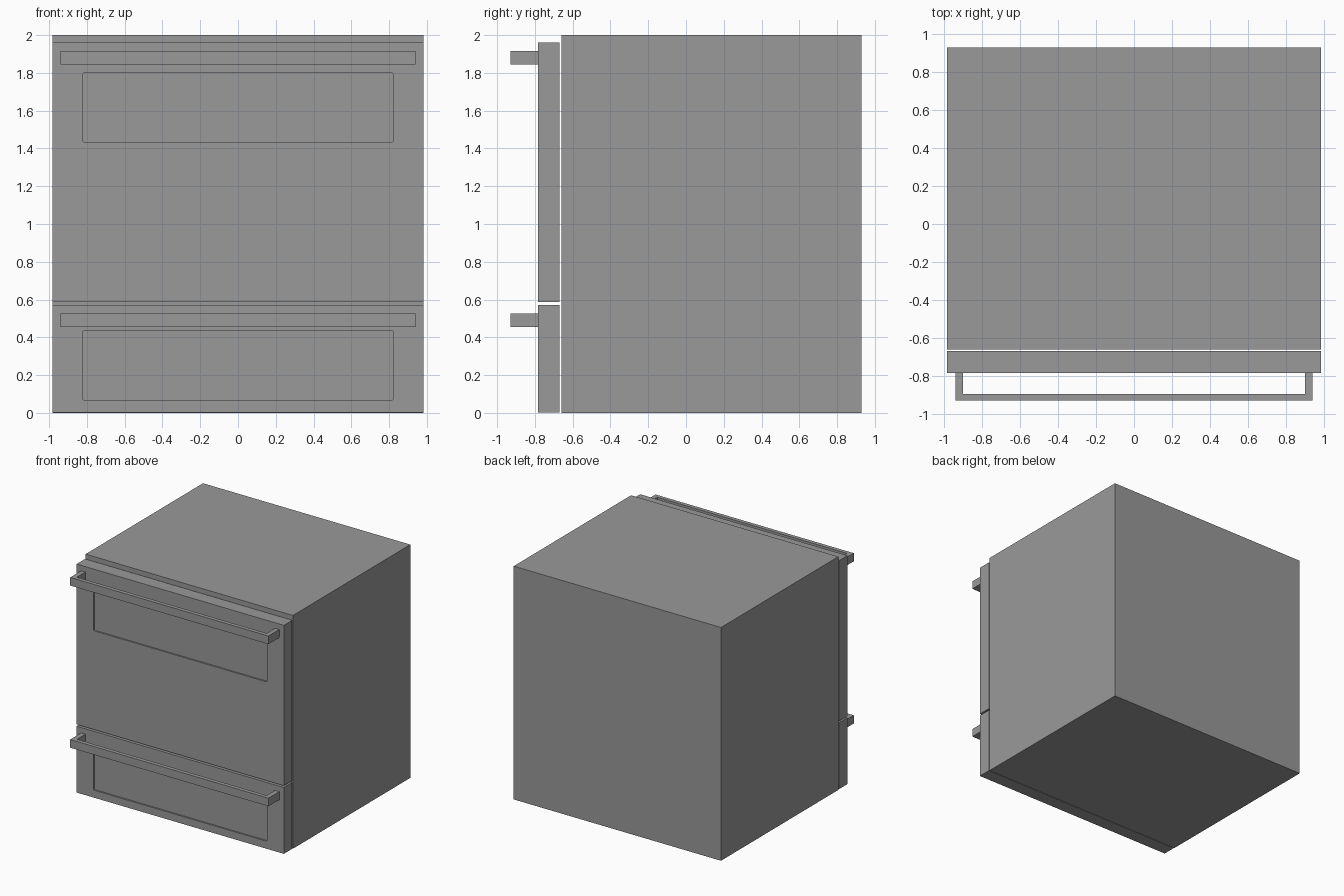
import bpy, bmesh

if "Cube" in bpy.data.objects:
    bpy.data.objects.remove(bpy.data.objects["Cube"])

grey = bpy.data.materials.new("plain grey")
grey.diffuse_color = (0.32, 0.32, 0.32, 1)
grey.use_nodes = True
grey.node_tree.nodes["Principled BSDF"].inputs["Base Color"].default_value = grey.diffuse_color


def finish(name, bm):
    bmesh.ops.recalc_face_normals(bm, faces=bm.faces)
    mesh = bpy.data.meshes.new(name)
    bm.to_mesh(mesh)
    bm.free()
    mesh.materials.append(grey)
    obj = bpy.data.objects.new(name, mesh)
    bpy.context.collection.objects.link(obj)
    return obj


def box(name, x, y, z, corner=0):
    """Box from (min, max) ranges; corner rounds the edges running along y."""
    bm = bmesh.new()
    bmesh.ops.create_cube(bm, size=1)
    for v in bm.verts:
        for i, (lo, hi) in enumerate((x, y, z)):
            v.co[i] = hi if v.co[i] > 0 else lo
    if corner:
        edges = [e for e in bm.edges
                 if abs(e.verts[0].co.y - e.verts[1].co.y) > 1e-4]
        bmesh.ops.bevel(bm, geom=edges, offset=corner, segments=3,
                        profile=0.5, affect='EDGES')
    return finish(name, bm)


def handle(name, z0, z1):
    """U-shaped bar handle, extruded upwards."""
    o, i, back, inner, front = 0.94, 0.90, -0.783, -0.896, -0.93
    profile = [(-o, back), (-o, front), (o, front), (o, back),
               (i, back), (i, inner), (-i, inner), (-i, back)]
    bm = bmesh.new()
    face = bm.faces.new([bm.verts.new((x, y, z0)) for x, y in profile])
    ext = bmesh.ops.extrude_face_region(bm, geom=[face])
    for v in ext["geom"]:
        if isinstance(v, bmesh.types.BMVert):
            v.co.z = z1
    return finish(name, bm)


# Cabinet body
W = 0.983
box("cabinet_body", (-W, W), (-0.66, 0.93), (0, 2))

# Fronts, each with a shallow recessed panel and a bar handle
fronts = [("upper", (0.587, 1.962), (1.433, 1.80), (1.845, 1.915)),
          ("lower", (0.003, 0.572), (0.067, 0.435), (0.455, 0.525))]
for label, z, panel, grip in fronts:
    front = box(label + "_drawer_front", (-W, W), (-0.783, -0.669), z)
    cutter = box(label + "_panel_cutter", (-0.823, 0.823), (-0.85, -0.77),
                 panel, corner=0.01)
    cutter.hide_render = True
    cutter.hide_set(True)
    mod = front.modifiers.new("recess", 'BOOLEAN')
    mod.operation = 'DIFFERENCE'
    mod.solver = 'EXACT'
    mod.object = cutter
    handle(label + "_handle", *grip)
